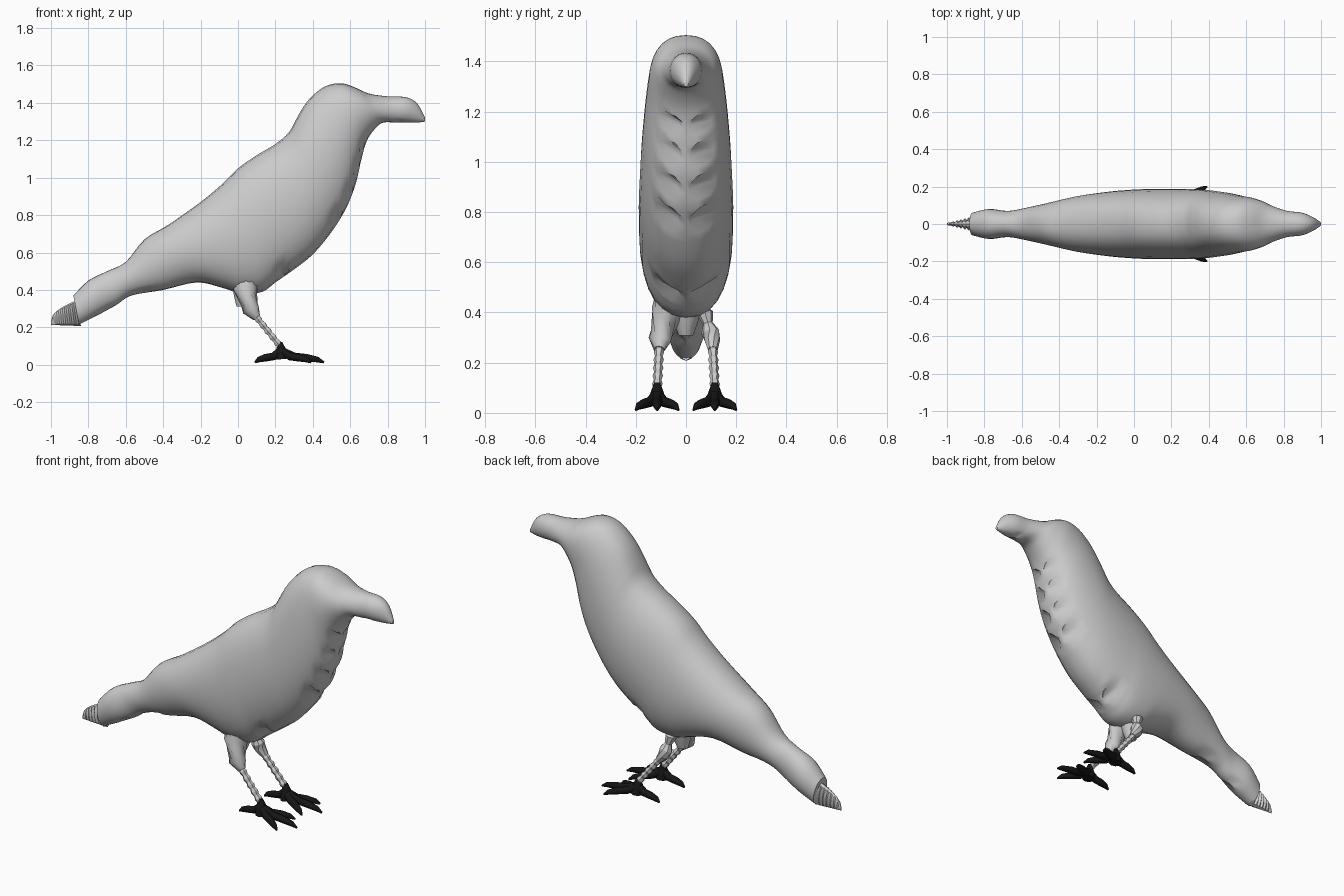
import bpy, bmesh, math
from mathutils import Vector

cube = bpy.data.objects.get("Cube")
if cube:
    bpy.data.objects.remove(cube, do_unlink=True)


def material(name, colour):
    mat = bpy.data.materials.new(name)
    mat.use_nodes = True
    mat.diffuse_color = colour
    mat.node_tree.nodes["Principled BSDF"].inputs["Base Color"].default_value = colour
    return mat


plumage = material("pale grey", (0.6, 0.6, 0.6, 1))
black = material("black", (0.008, 0.008, 0.008, 1))


def loft(name, rings, mat, angle=50):
    """Skin a list of equal-sized point rings and cap both ends."""
    bm = bmesh.new()
    loops = [[bm.verts.new(p) for p in ring] for ring in rings]
    count = len(rings[0])
    for a, b in zip(loops, loops[1:]):
        for i in range(count):
            j = (i + 1) % count
            bm.faces.new((a[i], a[j], b[j], b[i]))
    bm.faces.new(loops[0])
    bm.faces.new(loops[-1])
    bmesh.ops.recalc_face_normals(bm, faces=bm.faces)
    mesh = bpy.data.meshes.new(name)
    bm.to_mesh(mesh)
    bm.free()
    mesh.materials.append(mat)
    obj = bpy.data.objects.new(name, mesh)
    bpy.context.collection.objects.link(obj)
    bpy.context.view_layer.objects.active = obj
    obj.select_set(True)
    bpy.ops.object.shade_smooth_by_angle(angle=math.radians(angle))
    obj.select_set(False)
    return obj


def section(top, bottom, width, notch=False, sides=28):
    """Rounded slice from a back point to a belly point."""
    centre, arm = (top + bottom) / 2, (top - bottom) / 2
    power = 1 - width
    ring = []
    for i in range(sides):
        t = math.tau * i / sides
        c, s = math.cos(t), math.sin(t)
        p = centre + arm * c
        p.y = width * math.copysign(abs(s) ** power, s)
        if notch and c < -0.8:      # pinched keel below
            p.y *= 0.35
        ring.append(p)
    return ring


def tube(name, points, radii, mat, sides=8, angle=50):
    """Tapered limb through the given points."""
    pts = [Vector(p) for p in points]
    rings = []
    for i, p in enumerate(pts):
        d = (pts[min(i + 1, len(pts) - 1)] - pts[max(i - 1, 0)]).normalized()
        side = d.cross(Vector((0, 0, 1)))
        if side.length < 0.01:
            side = Vector((0, 1, 0))
        side.normalize()
        up = side.cross(d)
        rings.append([p + (side * math.cos(math.tau * k / sides)
                           + up * math.sin(math.tau * k / sides)) * radii[i]
                      for k in range(sides)])
    return loft(name, rings, mat, angle)


# Body, from tail to beak: back x, back z, belly x, belly z, half width
slices = [
    (-.88, .37, -.85, .215, .06), (-.8, .45, -.75, .265, .08),
    (-.7, .5, -.65, .32, .07), (-.6, .55, -.57, .37, .085),
    (-.5, .67, -.4, .4, .115), (-.37, .75, -.22, .44, .15),
    (-.2, .87, -.08, .41, .172), (-.08, .97, .02, .38, .182),
    (0, 1.05, .13, .39, .187), (.1, 1.12, .2, .44, .188),
    (.2, 1.18, .3, .51, .188), (.27, 1.24, .4, .59, .185),
    (.31, 1.31, .5, .71, .18), (.35, 1.38, .58, .84, .172),
    (.4, 1.44, .63, .97, .163), (.47, 1.49, .66, 1.1, .152),
    (.55, 1.505, .69, 1.2, .142), (.62, 1.485, .74, 1.27, .122),
    (.7, 1.45, .78, 1.295, .095), (.8, 1.435, .84, 1.295, .07),
    (.9, 1.43, .9, 1.295, .06), (.96, 1.395, .96, 1.295, .035),
    (1, 1.32, 1, 1.3, .008),
]
STEPS = 4
NOTCHED = {1, 3, 9, 12, 13, 14, 15, 19}


def blend(a, b, c, d, t):
    return b + 0.5 * t * (c - a + t * (2 * a - 5 * b + 4 * c - d
                                       + t * (3 * (b - c) + d - a)))


body = []
last = len(slices) - 1
for i in range(last):
    around = [slices[min(max(i + k, 0), last)] for k in (-1, 0, 1, 2)]
    for n in range(STEPS):
        v = [blend(*col, n / STEPS) for col in zip(*around)]
        body.append(section(Vector((v[0], 0, v[1])), Vector((v[2], 0, v[3])), v[4],
                            notch=i in NOTCHED and n in (1, 2)))
v = slices[-1]
body.append(section(Vector((v[0], 0, v[1])), Vector((v[2], 0, v[3])), v[4]))
loft("body", body, plumage)

# Ribbed tail tip
tip = []
RIBS = 14
for i in range(RIBS + 1):
    t = i / RIBS
    x = -1 + 0.14 * t
    width = (0.006 + 0.04 * t) * (1 if i % 2 else 0.55)
    tip.append(section(Vector((x, 0, 0.235 + 0.11 * math.sqrt(t))),
                       Vector((x + 0.02 * t, 0, 0.213 - 0.006 * t)), width, sides=12))
loft("tail_tip", tip, plumage, 25)

# Legs and feet, one per side
for side, label in ((-1, "right"), (1, "left")):
    y = 0.115 * side
    hip = Vector((0.04, 0.075 * side, 0.40))
    knee = Vector((0.07, 0.105 * side, 0.29))
    ankle = Vector((0.225, y, 0.10))
    if side < 0:
        tube(label + "_thigh", [hip + Vector((0.02, 0.03, 0.08)), hip, knee,
                                knee.lerp(ankle, 0.2)],
             [0.085, 0.065, 0.045, 0.022], plumage, 12)
    else:
        tube(label + "_thigh", [hip + Vector((0, 0, 0.03)), hip, hip.lerp(knee, 0.4),
                                hip.lerp(knee, 0.7), knee, knee.lerp(ankle, 0.2)],
             [0.012, 0.034, 0.02, 0.036, 0.032, 0.02], plumage, 8, 30)
    # Beaded shank
    beads = [i / 12 for i in range(13)]
    tube(label + "_shank", [knee.lerp(ankle, t) for t in beads],
         [0.021 if i % 2 else 0.015 for i in range(13)], plumage, 6, 25)
    # Ankle cone and four toes
    tube(label + "_ankle", [(0.225, y, 0.12), (0.23, y, 0.08), (0.235, y, 0.03)],
         [0.012, 0.027, 0.036], black)
    toes = {"middle_toe": (0.46, 0), "outer_toe": (0.39, 0.085),
            "inner_toe": (0.39, -0.085), "hind_toe": (0.09, 0)}
    for toe, (x, spread) in toes.items():
        root = Vector((0.23, y, 0.075))
        end = Vector((x, y + spread * side, 0.012))
        joints = [root.lerp(end, t) for t in (0, 0.3, 0.6, 0.85, 1)]
        for joint, lift in zip(joints, (0, -0.012, 0, 0.006, 0)):
            joint.z += lift
        tube(label + "_" + toe, joints, [0.022, 0.021, 0.02, 0.015, 0.005], black)

# Crotch tuft under the belly
tube("belly_tuft", [(0.03, 0, 0.45), (0.025, 0, 0.37), (0.02, 0, 0.31)],
     [0.07, 0.05, 0.03], plumage, 10)
